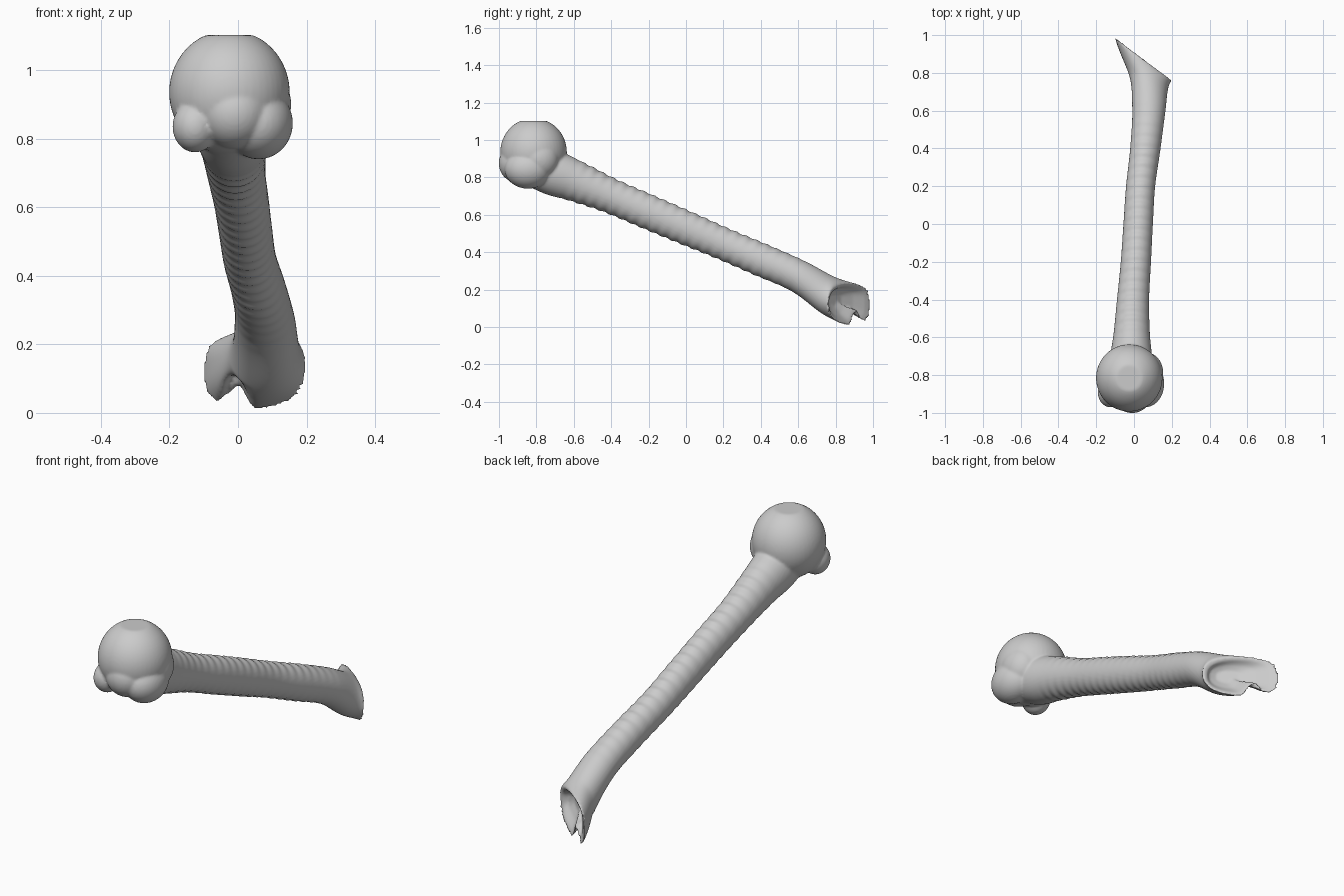
import bpy, bmesh, math
from mathutils import Vector, Matrix

if "Cube" in bpy.data.objects:
    bpy.data.objects.remove(bpy.data.objects["Cube"])

# Shaft stations: centre x, y, z, half width, half depth, yaw, tilt
STATIONS = [
    (-0.015, -0.82, 0.87, 0.115, 0.115, 0.0, 0.42),
    (-0.015, -0.70, 0.82, 0.110, 0.120, 0.0, 0.42),
    (-0.012, -0.58, 0.775, 0.096, 0.108, 0.0, 0.42),
    (-0.005, -0.40, 0.70, 0.085, 0.093, 0.0, 0.42),
    (0.010, -0.20, 0.615, 0.080, 0.092, 0.0, 0.42),
    (0.022, 0.00, 0.530, 0.078, 0.090, 0.0, 0.42),
    (0.035, 0.20, 0.445, 0.077, 0.086, 0.0, 0.42),
    (0.060, 0.40, 0.360, 0.080, 0.088, 0.05, 0.42),
    (0.078, 0.60, 0.272, 0.088, 0.088, 0.12, 0.38),
    (0.078, 0.76, 0.170, 0.110, 0.105, 0.30, 0.22),
    (0.050, 0.875, 0.122, 0.190, 0.112, 0.65, 0.0),
]
SEG, STEPS = 56, 16


def spline(a, b, c, d, t):
    return [0.5 * (2*q + (r - p)*t + (2*p - 5*q + 4*r - s)*t*t + (3*q - p - 3*r + s)*t**3)
            for p, q, r, s in zip(a, b, c, d)]


def spow(v, e):
    return math.copysign(abs(v) ** e, v)


def section(st, end):
    """One cross-section; end runs 0..1 over the flared lower tip."""
    cx, cy, cz, a, b, yaw, tilt = st
    # fine scan-like ridges along the shaft
    fade = max(0, min(1, (cy + 0.65) / 0.1)) * max(0, min(1, (0.65 - cy) / 0.3))
    b += 0.004 * fade * math.sin(cy * 2 * math.pi / 0.055)
    u = Vector((math.cos(yaw), -math.sin(yaw), 0)) * a
    v = Vector((0, math.sin(tilt), math.cos(tilt))) * b
    pts = []
    for i in range(SEG):
        ang = 2 * math.pi * i / SEG
        c, s = math.cos(ang), math.sin(ang)
        squarer = 1 - (0.5 if c < 0 else 0.25) * end
        p = Vector((cx, cy, cz)) + u * c + v * spow(s, squarer)
        # notch between the two lower lobes
        if s < 0:
            p.z += 0.075 * min(1, 2 * end) * math.exp(-((p.x + 0.005) / 0.03) ** 2)
        pts.append(p)
    return pts


bm = bmesh.new()

# Shaft loft
loops, n = [], len(STATIONS)
for k in range(n - 1):
    near = [STATIONS[max(0, min(n - 1, k + j))] for j in (-1, 0, 1, 2)]
    for j in range(STEPS + (k == n - 2)):
        t = j / STEPS
        loops.append(section(spline(*near, t), t if k == n - 2 else 0))

# Hollow at the lower end
rim = loops[-1]
mid = sum(rim, Vector()) / SEG
inward = Vector((0.2, -0.95, 0.25))
for scale, depth in ((0.82, 0.015), (0.6, 0.055), (0.3, 0.085)):
    loops.append([mid + (p - mid) * scale + inward * depth for p in rim])

rings = [[bm.verts.new(p) for p in loop] for loop in loops]
for r0, r1 in zip(rings, rings[1:]):
    for i in range(SEG):
        j = (i + 1) % SEG
        bm.faces.new((r0[i], r0[j], r1[j], r1[i]))
bm.faces.new(rings[0])
bm.faces.new(rings[-1])

# Rounded head and its tubercles: centre, radii
HEAD = [
    ((-0.025, -0.815, 0.935), (0.176, 0.178, 0.182)),
    ((0.060, -0.845, 0.845), (0.100, 0.125, 0.105)),
    ((-0.125, -0.895, 0.835), (0.066, 0.075, 0.075)),
    ((-0.010, -0.895, 0.875), (0.105, 0.106, 0.105)),
    ((0.065, -0.790, 0.900), (0.090, 0.110, 0.110)),
]
for centre, radii in HEAD:
    m = Matrix.Translation(centre) @ Matrix.Diagonal((*radii, 1))
    made = bmesh.ops.create_uvsphere(bm, u_segments=48, v_segments=32, radius=1, matrix=m)
    for vert in made["verts"]:
        vert.co.z = min(vert.co.z, 1.102)  # worn flat crown
bmesh.ops.recalc_face_normals(bm, faces=bm.faces)

mesh = bpy.data.meshes.new("long_bone")
bm.to_mesh(mesh)
bm.free()
bone = bpy.data.objects.new("long_bone", mesh)
bpy.context.collection.objects.link(bone)

# Fuse the parts into one skin and soften the joins
remesh = bone.modifiers.new("fuse", "REMESH")
remesh.mode = "VOXEL"
remesh.voxel_size = 0.007
remesh.use_smooth_shade = True
soft = bone.modifiers.new("soften", "SMOOTH")
soft.factor = 0.5
soft.iterations = 4
